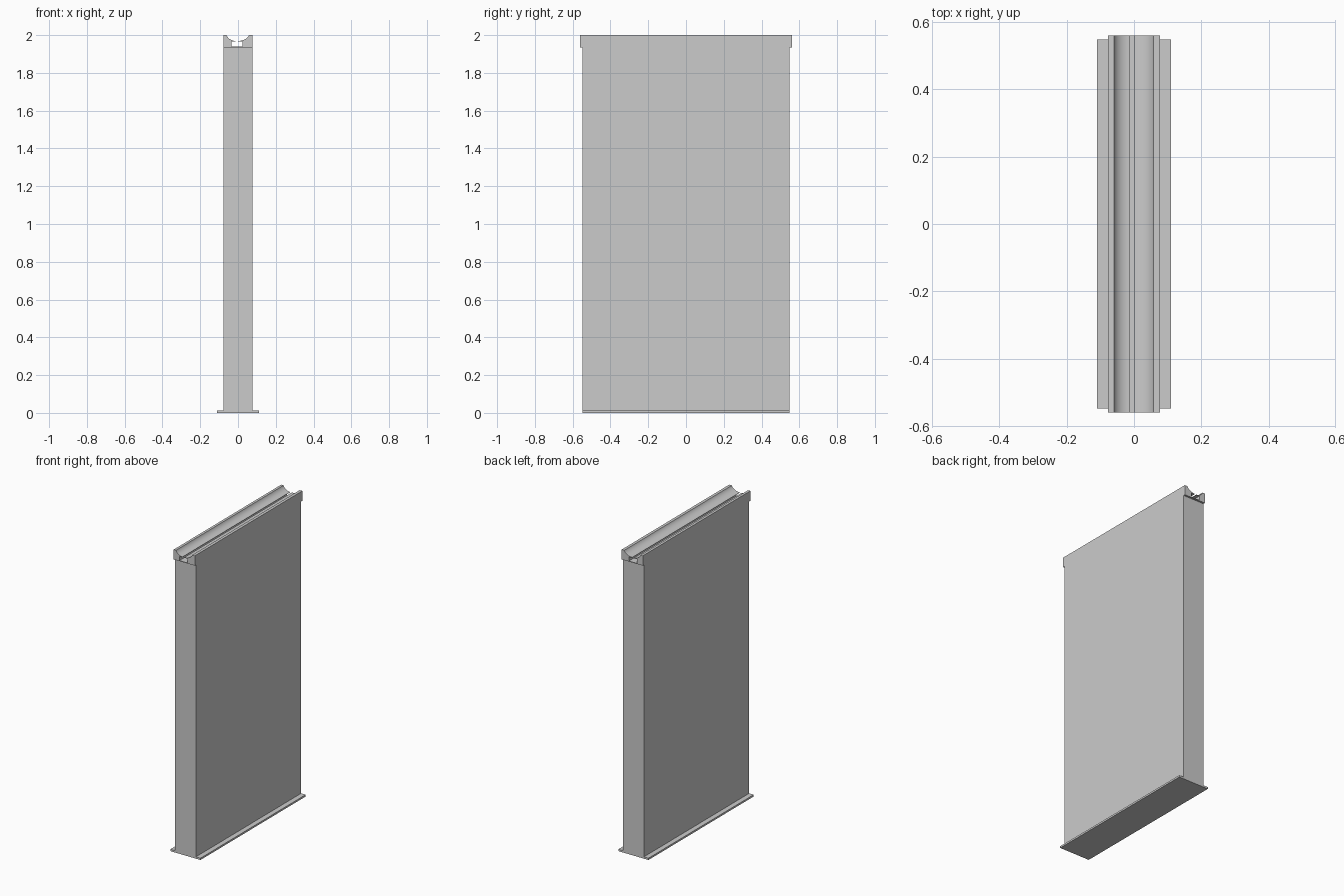
import bpy, bmesh, math

cube = bpy.data.objects.get("Cube")
if cube:
    bpy.data.objects.remove(cube, do_unlink=True)

GREY = (0.6, 0.6, 0.6, 1)
grey = bpy.data.materials.new("plain grey")
grey.use_nodes = True
grey.diffuse_color = GREY
grey.node_tree.nodes["Principled BSDF"].inputs["Base Color"].default_value = GREY


def extrude_profile(name, points, half_length):
    """Sweep an x-z outline along y, centred on y = 0."""
    bm = bmesh.new()
    face = bm.faces.new([bm.verts.new((x, -half_length, z)) for x, z in points])
    swept = bmesh.ops.extrude_face_region(bm, geom=[face])["geom"]
    moved = [v for v in swept if isinstance(v, bmesh.types.BMVert)]
    bmesh.ops.translate(bm, verts=moved, vec=(0, 2 * half_length, 0))
    bmesh.ops.recalc_face_normals(bm, faces=bm.faces)
    mesh = bpy.data.meshes.new(name)
    bm.to_mesh(mesh)
    bm.free()
    mesh.materials.append(grey)
    obj = bpy.data.objects.new(name, mesh)
    bpy.context.collection.objects.link(obj)
    bpy.ops.object.select_all(action="DESELECT")
    obj.select_set(True)
    bpy.context.view_layer.objects.active = obj
    bpy.ops.object.shade_smooth_by_angle(angle=math.radians(25))
    return obj


def rectangle(half_width, bottom, top):
    return [(-half_width, bottom), (half_width, bottom),
            (half_width, top), (-half_width, top)]


def hollow(start, end, steps=10):
    """Quarter ellipse that falls steeply at start and levels out at end."""
    curve = []
    for i in range(steps + 1):
        a = math.radians(15 + 75 * i / steps)
        t = (math.cos(math.radians(15)) - math.cos(a)) / math.cos(math.radians(15))
        s = (math.sin(a) - math.sin(math.radians(15))) / (1 - math.sin(math.radians(15)))
        curve.append((start[0] + (end[0] - start[0]) * t,
                      start[1] + (end[1] - start[1]) * s))
    return curve


PANEL_TOP = 1.937
HALF_WIDTH = 0.077
PANEL_HALF = 0.548
RAIL_HALF = 0.56

# Base plate and tall panel
extrude_profile("base_plate", rectangle(0.11, 0, 0.012), PANEL_HALF)
extrude_profile("panel", rectangle(HALF_WIDTH, 0.012, PANEL_TOP), PANEL_HALF)

# Grooved top rail: a thin floor and two jaws with curved lips
extrude_profile("rail_floor", rectangle(HALF_WIDTH, PANEL_TOP - 0.002, PANEL_TOP + 0.002), RAIL_HALF)


def jaw(name, side, rim, tip, wall):
    lip = hollow((side * rim, 2), (side * tip, 1.969))
    outline = [(side * HALF_WIDTH, PANEL_TOP), (side * HALF_WIDTH, 2)] + lip
    outline += [(side * tip, 1.967), (side * wall, 1.966), (side * wall, PANEL_TOP)]
    extrude_profile(name, outline, RAIL_HALF)


jaw("right_jaw", -1, 0.06, 0.012, 0.034)
jaw("left_jaw", 1, 0.058, 0, 0.024)
